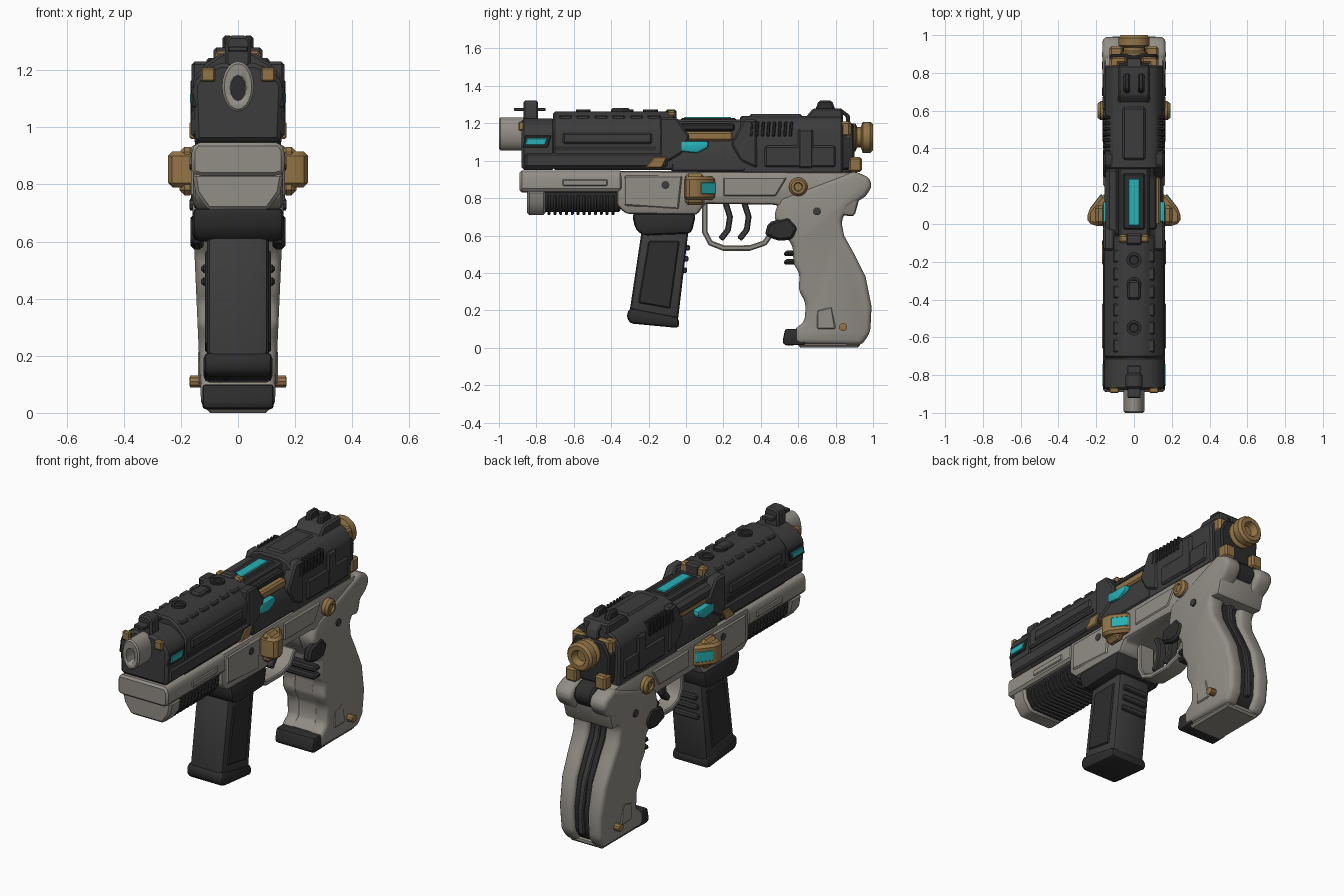
import bpy, bmesh, math
from mathutils import Vector

cube = bpy.data.objects.get("Cube")
if cube:
    bpy.data.objects.remove(cube, do_unlink=True)


def material(name, rgb):
    m = bpy.data.materials.new(name)
    m.use_nodes = True
    m.diffuse_color = (*rgb, 1)
    bsdf = m.node_tree.nodes["Principled BSDF"]
    bsdf.inputs["Base Color"].default_value = (*rgb, 1)
    bsdf.inputs["Roughness"].default_value = 0.7
    return m


DARK = material("charcoal", (0.045, 0.045, 0.046))
BLACK = material("soft black", (0.026, 0.026, 0.027))
GREY = material("warm grey", (0.29, 0.27, 0.24))
BRASS = material("aged brass", (0.29, 0.175, 0.062))
CYAN = material("cyan glow", (0.02, 0.44, 0.47))
AXES = {"x": lambda p, t: (t, p[0], p[1]),
        "y": lambda p, t: (p[0], t, p[1]),
        "z": lambda p, t: (p[0], p[1], t)}


def finish(name, bm, mat, bevel=0, segs=1):
    bmesh.ops.recalc_face_normals(bm, faces=bm.faces)
    if bevel:
        edges = [e for e in bm.edges if e.calc_face_angle(0) > 0.5]
        bmesh.ops.bevel(bm, geom=edges, offset=bevel, segments=segs,
                        profile=0.5, affect='EDGES', clamp_overlap=True)
    me = bpy.data.meshes.new(name)
    bm.to_mesh(me)
    bm.free()
    me.materials.append(mat)
    ob = bpy.data.objects.new(name, me)
    bpy.context.collection.objects.link(ob)
    bpy.ops.object.select_all(action='DESELECT')
    bpy.context.view_layer.objects.active = ob
    ob.select_set(True)
    bpy.ops.object.shade_smooth_by_angle(angle=math.radians(32))
    return ob


def prism(name, pts, a, b, mat, axis="x", bevel=0.01, segs=1, shape=None):
    """Extrude a flat outline from a to b along an axis."""
    bm = bmesh.new()
    face = bm.faces.new([bm.verts.new(AXES[axis](p, a)) for p in pts])
    out = bmesh.ops.extrude_face_region(bm, geom=[face])["geom"]
    move = Vector(AXES[axis]((0, 0), b - a))
    bmesh.ops.translate(bm, vec=move, verts=[v for v in out if isinstance(v, bmesh.types.BMVert)])
    if shape:
        for v in bm.verts:
            shape(v)
    return finish(name, bm, mat, bevel, segs)


def pair(name, pts, a, b, mat, **kw):
    """The same side part on the left and on the right."""
    prism("left_" + name, pts, a, b, mat, **kw)
    prism("right_" + name, pts, -a, -b, mat, **kw)


def section(name, half, y0, y1, mat, **kw):
    """Symmetric cross-section swept from front to back."""
    pts = half + [(-x, z) for x, z in reversed(half)]
    return prism(name, pts, y0, y1, mat, axis="y", **kw)


def rect(u0, u1, v0, v1):
    return [(u0, v0), (u1, v0), (u1, v1), (u0, v1)]


def oval(cx, cy, rx, ry, n=16):
    return [(cx + rx * math.cos(math.tau * i / n), cy + ry * math.sin(math.tau * i / n)) for i in range(n)]


def strip(name, path, thick, half, mat):
    """A bent flat bar that follows a path in the side plane."""
    path = [Vector(p) for p in path]
    one, two = [], []
    for i, p in enumerate(path):
        d = (path[min(i + 1, len(path) - 1)] - path[max(i - 1, 0)]).normalized()
        n = Vector((-d.y, d.x)) * thick / 2
        one.append(p + n)
        two.append(p - n)
    prism(name, one + two[::-1], -half, half, mat, bevel=0.006)


def lathe(name, rings, centre, mat, axis, n=20):
    """Stack of (radius, distance) rings around an axis."""
    bm = bmesh.new()
    loops = []
    for r, t in rings:
        loops.append([bm.verts.new(AXES[axis](p, t)) for p in oval(*centre, r, r, n)])
    for a, b in zip(loops, loops[1:]):
        for i in range(n):
            bm.faces.new((a[i], a[(i + 1) % n], b[(i + 1) % n], b[i]))
    bm.faces.new(loops[0])
    bm.faces.new(loops[-1])
    finish(name, bm, mat)


# Slide: front, middle and rear bodies
section("slide_nose", [(.15, .95), (.158, 1.15), (.12, 1.2), (.06, 1.225)], -.88, -.7, DARK, bevel=.015)
section("slide_front", [(.15, .95), (.158, 1.17), (.11, 1.225), (.055, 1.262)], -.71, -.06, DARK)
section("slide_middle", [(.152, .94), (.152, 1.04), (.128, 1.11), (.085, 1.13), (.08, 1.22)], -.08, .32, DARK)
section("slide_rear", [(.15, .93), (.155, 1.17), (.115, 1.225), (.06, 1.24)], .29, .84, DARK)
section("slide_back_plate", [(.12, .95), (.13, 1.12), (.09, 1.2)], .83, .9, BLACK)
prism("left_port_cover", rect(-.15, -.075, 1.13, 1.2), -.07, .3, DARK, axis="y", bevel=.02)
pair("front_port_edge", [(-.14, 1.23), (-.05, 1.23), (.02, 1.13), (-.02, 1.04), (-.14, .97)], .1, .162, DARK)
pair("rear_port_edge", [(.24, 1.09), (.31, 1.22), (.38, 1.22), (.38, .96), (.29, 1.0)], .1, .161, DARK)

# Slide side panels and serrations
pair("lower_slide_strip", rect(-.86, -.1, .965, 1.04), .14, .163, DARK)
pair("upper_slide_strip", rect(-.66, -.18, 1.09, 1.15), .14, .165, DARK)
pair("slide_groove", rect(-.7, -.16, 1.055, 1.075), .14, .16, BLACK, bevel=0)
pair("rear_lower_panel", rect(.42, .8, .965, 1.08), .14, .163, DARK)
pair("rear_post", rect(.6, .68, .96, 1.17), .14, .167, DARK)
for i in range(8):
    y = .34 + i * .03
    pair("serration", [(y, 1.13), (y + .016, 1.13), (y + .022, 1.21), (y + .006, 1.21)], .1, .163, BLACK, bevel=.004)

# Top rail tiles and caps
for i in range(6):
    y = -.68 + i * .095
    pair("top_tile", rect(y, y + .07, 1.2, 1.243), .065, .11, DARK, bevel=.008)
for y in (-.55, -.32, -.19):
    lathe("top_cap", [(.04, 1.25), (.04, 1.275), (.025, 1.275), (.022, 1.266)], (0, y), BLACK, "z", 14)
prism("top_block", rect(-.035, .035, -.4, -.3), 1.25, 1.282, DARK, axis="z")
prism("rear_top_plate", rect(-.06, .06, .34, .62), 1.22, 1.25, DARK, axis="z")
prism("top_window_frame", rect(-.06, .06, -.03, .27), 1.2, 1.228, BLACK, axis="z")
prism("top_window", rect(-.03, .03, -.01, .24), 1.222, 1.233, CYAN, axis="z", bevel=.004)
prism("brass_top_clip", rect(-.08, .08, -.1, -.055), 1.2, 1.268, BRASS, axis="z")
prism("clip_centre", rect(-.045, .045, -.11, -.05), 1.2, 1.274, DARK, axis="z")

# Sights
section("front_sight", [(.045, 1.2), (.045, 1.3), (.03, 1.322)], -.87, -.79, DARK)
prism("front_sight_plate", rect(-.035, .035, -.92, -.75), 1.265, 1.283, DARK, axis="z", bevel=.004)
prism("rear_sight_base", [(.63, 1.22), (.68, 1.28), (.84, 1.28), (.84, 1.22)], -.085, .085, DARK)
pair("rear_sight_post", [(.69, 1.27), (.71, 1.322), (.78, 1.322), (.8, 1.27)], .02, .055, BLACK)
strip("rear_arch", [(.78, 1.26), (.83, 1.265), (.865, 1.24), (.87, 1.18)], .022, .04, DARK)

# Barrel with hollow muzzle
barrel = prism("barrel", oval(0, 1.143, .056, .088, 20), -1, -.8, GREY, axis="y", bevel=.008)
bore = prism("bore_cutter", oval(0, 1.138, .028, .045, 12), -1.1, -.9, GREY, axis="y", bevel=0)
bore.hide_render = True
bore.hide_set(True)
cut = barrel.modifiers.new("bore", 'BOOLEAN')
cut.object = bore
cut.solver = 'EXACT'
prism("bore_floor", oval(0, 1.138, .027, .044, 12), -.91, -.905, BLACK, axis="y", bevel=0)

# Brass and glowing inlays
pair("front_light_frame", [(-.875, 1.07), (-.74, 1.07), (-.72, 1.135), (-.86, 1.135)], .14, .162, BLACK, bevel=.004)
pair("front_light", [(-.86, 1.083), (-.755, 1.083), (-.74, 1.12), (-.85, 1.12)], .155, .168, CYAN, bevel=.003)
pair("nose_brass_pin", rect(-.895, -.865, 1.16, 1.21), .08, .13, BRASS, bevel=.006)
pair("side_light", [(-.03, 1.05), (.06, 1.04), (.12, 1.07), (.12, 1.105), (-.03, 1.105)], .12, .165, CYAN, bevel=.012, segs=2)
pair("side_brass_bar", rect(-.02, .25, 1.105, 1.155), .07, .14, BRASS)
prism("right_inner_rail", rect(-.03, .26, 1.16, 1.2), .07, .12, BLACK)
pair("brass_wedge", [(-.22, .96), (-.13, .96), (-.1, 1.02), (-.17, 1.02)], .14, .169, BRASS, bevel=.005)

# Rear brass knob and fittings
lathe("rear_knob", [(.05, .84), (.05, .87), (.075, .88), (.075, .905), (.055, .915), (.055, .935), (.083, .945),
                    (.083, .985), (.07, 1.0), (.045, 1.0), (.03, .965)], (0, 1.125), BRASS, "y", 16)
pair("rear_brass_bracket", rect(.77, .88, 1.13, 1.21), .08, .13, BRASS)
pair("rear_brass_foot", rect(.87, .94, .94, 1.02), .06, .13, BRASS)
pair("rear_brass_clamp", rect(.85, .885, 1.05, 1.21), .04, .125, BRASS)

# Frame and under-barrel nose
prism("frame", [(-.37, .945), (-.37, .76), (-.32, .715), (.06, .71), (.1, .77), (.46, .765), (.9, .7),
                (.95, .88), (.88, .94)], -.157, .157, GREY, bevel=.02, segs=2)
section("dust_cover", [(.13, .83), (.163, .84), (.163, .92), (.145, .947)], -.89, -.34, GREY, bevel=.012)
section("under_nose", [(.105, .71), (.148, .77), (.16, .84)], -.85, -.75, GREY, bevel=.012)
section("under_rail", [(.1, .725), (.132, .77), (.14, .84)], -.76, -.35, BLACK)
for i in range(12):
    y = -.74 + i * .031
    section("rail_rib", [(.1, .71), (.143, .765), (.148, .815)], y, y + .016, DARK, bevel=.004)
pair("cover_panel", rect(-.66, -.42, .865, .9), .155, .169, GREY, bevel=.005)
pair("frame_panel", [(-.33, .76), (-.04, .74), (-.02, .92), (-.33, .92)], .15, .165, GREY)
pair("frame_rear_panel", [(.2, .81), (.48, .81), (.54, .91), (.2, .91)], .15, .163, GREY)
for y, z in ((-.11, .87), (.7, .73), (.84, .11)):
    for s in (1, -1):
        lathe("frame_screw", [(.022, s * .12), (.022, s * .168), (.012, s * .17)], (y, z), DARK if z > .5 else BRASS, "x", 10)

# Side brass bosses with glowing rear slope, and pivot bolts
boss = [(.13, -.01), (.2, -.01), (.245, .005), (.245, .065), (.175, .155), (.13, .155)]
for s, side in ((1, "left"), (-1, "right")):
    prism(side + "_boss", [(s * x, y) for x, y in boss], .79, .915, BRASS, axis="z", bevel=.015)
    prism(side + "_boss_flange", [(s * x, y) for x, y in rect(.15, .205, -.005, .1)], .762, .932, BRASS, axis="z", bevel=.018)
    light = [(.228, .074), (.236, .08), (.176, .158), (.165, .155)]
    prism(side + "_boss_light", [(s * x, y) for x, y in light], .82, .885, CYAN, axis="z", bevel=.005)
    lathe(side + "_pivot_bolt", [(.05, s * .14), (.05, s * .178), (.038, s * .192), (.024, s * .192), (.02, s * .182)],
          (.6, .86), BRASS, "x", 16)

# Trigger guard and twin triggers
strip("trigger_guard", [(.1, .78), (.1, .62), (.13, .56), (.2, .533), (.34, .533), (.42, .56), (.47, .63)], .03, .05, GREY)
for y in (.19, .29):
    strip("trigger", [(y + .02, .78), (y + .045, .7), (y + .035, .63), (y - .005, .58)], .032, .025, DARK)

# Magazine well and magazine
prism("magazine_collar", [(-.29, .72), (-.27, .63), (-.23, .6), (.03, .61), (.055, .72)], -.16, .16, BLACK, bevel=.03, segs=2)
prism("magazine", [(-.235, .64), (.015, .64), (-.045, .13), (-.305, .17)], -.108, .108, DARK, bevel=.025, segs=2)
prism("magazine_base", [(-.3, .215), (-.04, .165), (-.035, .105), (-.3, .13), (-.32, .17)], -.12, .12, BLACK, bevel=.02, segs=2)
pair("magazine_panel", [(-.2, .57), (-.035, .57), (-.085, .21), (-.255, .24)], .1, .115, BLACK, bevel=.006)
for i in range(3):
    z = .4 + i * .06
    prism("magazine_tab", rect(-.03 + i * .008, .005 + i * .008, z, z + .03), -.08, .08, DARK, bevel=.006)


# Grip: two cheeks, front core and recessed spine
def widen(v):
    v.co.x *= .87 + .3 * v.co.z


back = [(.94, .015), (.985, .08), (.992, .22), (.96, .38), (.9, .5), (.845, .6), (.83, .68), (.87, .75), (.96, .81),
        (.995, .86), (.98, .91), (.9, .945)]
front = [(.5, .8), (.47, .7), (.5, .63), (.57, .55), (.575, .45), (.61, .39), (.6, .31), (.64, .24), (.635, .14), (.58, .1), (.58, .02)]
pair("grip_cheek", back + front, .05, .147, GREY, bevel=.028, segs=3, shape=widen)
prism("grip_core", [(y - .1, z) for y, z in back] + [(y + .008, z) for y, z in front], -.07, .07, GREY, bevel=.01)
prism("grip_spine", [(y - .025, z + .01) for y, z in back] + [(y - .14, z) for y, z in reversed(back)],
      -.058, .058, BLACK, bevel=.012)
prism("spine_ridge", [(y - .008, z) for y, z in back[1:8]] + [(y - .1, z) for y, z in reversed(back[1:8])],
      -.018, .018, DARK, bevel=.006)
prism("grip_toe", [(.515, .03), (.53, .1), (.63, .1), (.64, .015), (.53, .012)], -.125, .125, BLACK, bevel=.018, segs=2)
prism("grip_sole", rect(.6, .93, .0, .04), -.11, .11, GREY, bevel=.012)
for z in (.445, .49):
    prism("finger_ridge", [(.52, z), (.53, z + .03), (.62, z + .03), (.62, z)], -.13, .13, BLACK, bevel=.01)
pair("grip_lever", [(.42, .6), (.44, .67), (.55, .7), (.6, .64), (.57, .58), (.5, .57)], .12, .166, BLACK, bevel=.014)
pair("grip_plate", [(.7, .1), (.7, .2), (.78, .22), (.8, .1)], .11, .14, GREY, bevel=.006)
